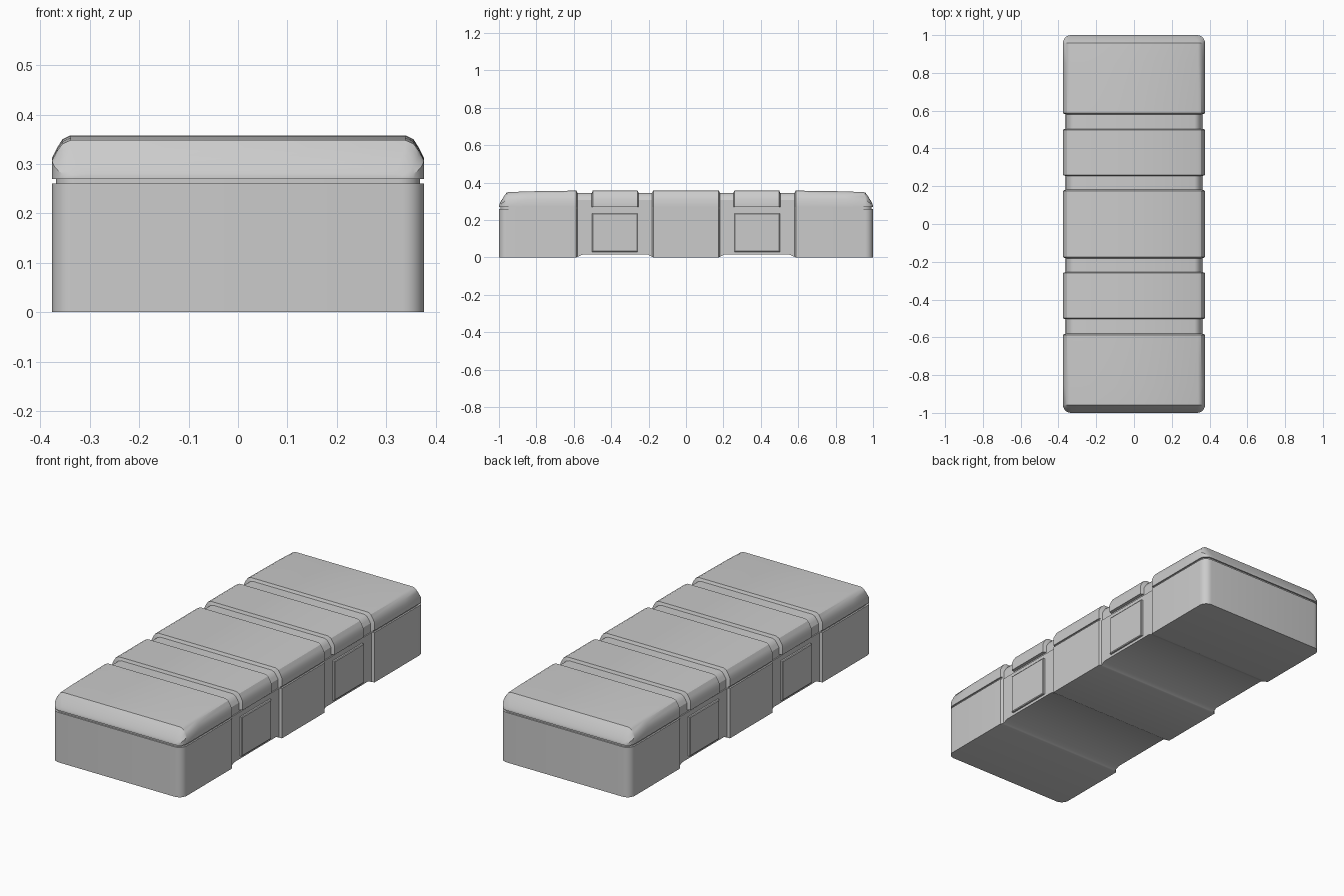
import bpy, bmesh, math

if "Cube" in bpy.data.objects:
    bpy.data.objects.remove(bpy.data.objects["Cube"])

W = 0.376      # half width
R = 0.042      # corner radius in plan


def finish(name, bm, angle=30):
    bmesh.ops.recalc_face_normals(bm, faces=bm.faces)
    mesh = bpy.data.meshes.new(name)
    bm.to_mesh(mesh)
    bm.free()
    ob = bpy.data.objects.new(name, mesh)
    bpy.context.collection.objects.link(ob)
    bpy.ops.object.select_all(action='DESELECT')
    ob.select_set(True)
    bpy.context.view_layer.objects.active = ob
    bpy.ops.object.shade_smooth_by_angle(angle=math.radians(angle))
    return ob


def loft(name, half, angle=30):
    """Loft (y, half profile) slices from the front end, mirrored to the back."""
    slices = half + [(-y, p) for y, p in reversed(half)]
    bm = bmesh.new()
    rings = []
    for y, prof in slices:
        pts = prof + [(-x, z) for x, z in reversed(prof)]
        rings.append([bm.verts.new((x, y, z)) for x, z in pts])
    n = len(rings[0])
    for a, b in zip(rings, rings[1:]):
        for i in range(n):
            j = (i + 1) % n
            bm.faces.new((a[i], a[j], b[j], b[i]))
    bm.faces.new(rings[0])
    bm.faces.new(rings[-1])
    return finish(name, bm, angle)


def corner(inset=0.0, steps=6):
    """Rounded plan corner at the front end as (y, half width)."""
    out = []
    for i in range(steps + 1):
        t = math.pi / 2 * i / steps
        out.append((-1 + inset + R * (1 - math.sin(t + 0)), W - inset - R * (1 - math.cos(t))))
    return out[::-1]


def base_profile(hw, z0):
    return [(hw, z0), (hw, 0.26)]


# Base: rounded ends, full-width bands and raised-bottom recesses
base = [(y, base_profile(w, 0)) for y, w in corner()]
base += [(y, base_profile(w, z)) for y, w, z in (
    (-0.587, W, 0), (-0.580, 0.364, 0.003), (-0.55, 0.364, 0.016),
    (-0.205, 0.364, 0.016), (-0.182, 0.364, 0.003), (-0.175, W, 0))]
loft("base", base)

# Recessed seam between base and lid
loft("seam", [(y, [(w, 0.26), (w, 0.27)]) for y, w in corner(0.008)]
     + [(-0.587, [(W - 0.008, 0.26), (W - 0.008, 0.27)]),
        (-0.580, [(0.358, 0.26), (0.358, 0.27)]),
        (-0.182, [(0.358, 0.26), (0.358, 0.27)]),
        (-0.175, [(W - 0.008, 0.26), (W - 0.008, 0.27)])])


def lid_profile(hw, top):
    h = top - 0.27
    return [(hw, 0.27), (hw, 0.27 + h * 0.49), (hw - 0.010, 0.27 + h * 0.72),
            (hw - 0.021, 0.27 + h * 0.91), (hw - 0.037, top)]


# Lid: sloped rounded ends, raised bands separated by grooves
lid = []
for y, w in corner():
    t = (y + 1) / R
    lid.append((y, lid_profile(w, 0.276 + 0.072 * t ** 0.8)))
lid += [(-0.85, lid_profile(W, 0.353)), (-0.587, lid_profile(W, 0.357))]
full, groove = (W, 0.358), (0.358, 0.344)
for y, p in ((-0.580, groove), (-0.504, groove), (-0.498, full),
             (-0.259, full), (-0.253, groove), (-0.182, groove), (-0.175, full)):
    lid.append((y, lid_profile(*p)))
loft("lid", lid)

# Raised side panels in the recesses
for sx, side in ((1, "right"), (-1, "left")):
    for sy, end in ((-1, "front"), (1, "back")):
        bm = bmesh.new()
        rings = []
        for x, g in ((0.364, 0), (0.372, 0), (0.375, 0.004)):
            rings.append([bm.verts.new((sx * x, sy * y, z)) for y, z in (
                (0.258 + g, 0.03 + g), (0.502 - g, 0.03 + g),
                (0.502 - g, 0.235 - g), (0.258 + g, 0.235 - g))])
        for a, b in zip(rings, rings[1:]):
            for i in range(4):
                j = (i + 1) % 4
                bm.faces.new((a[i], a[j], b[j], b[i]))
        bm.faces.new(rings[-1])
        bm.faces.new(rings[0])
        finish(f"side_panel_{end}_{side}", bm)
